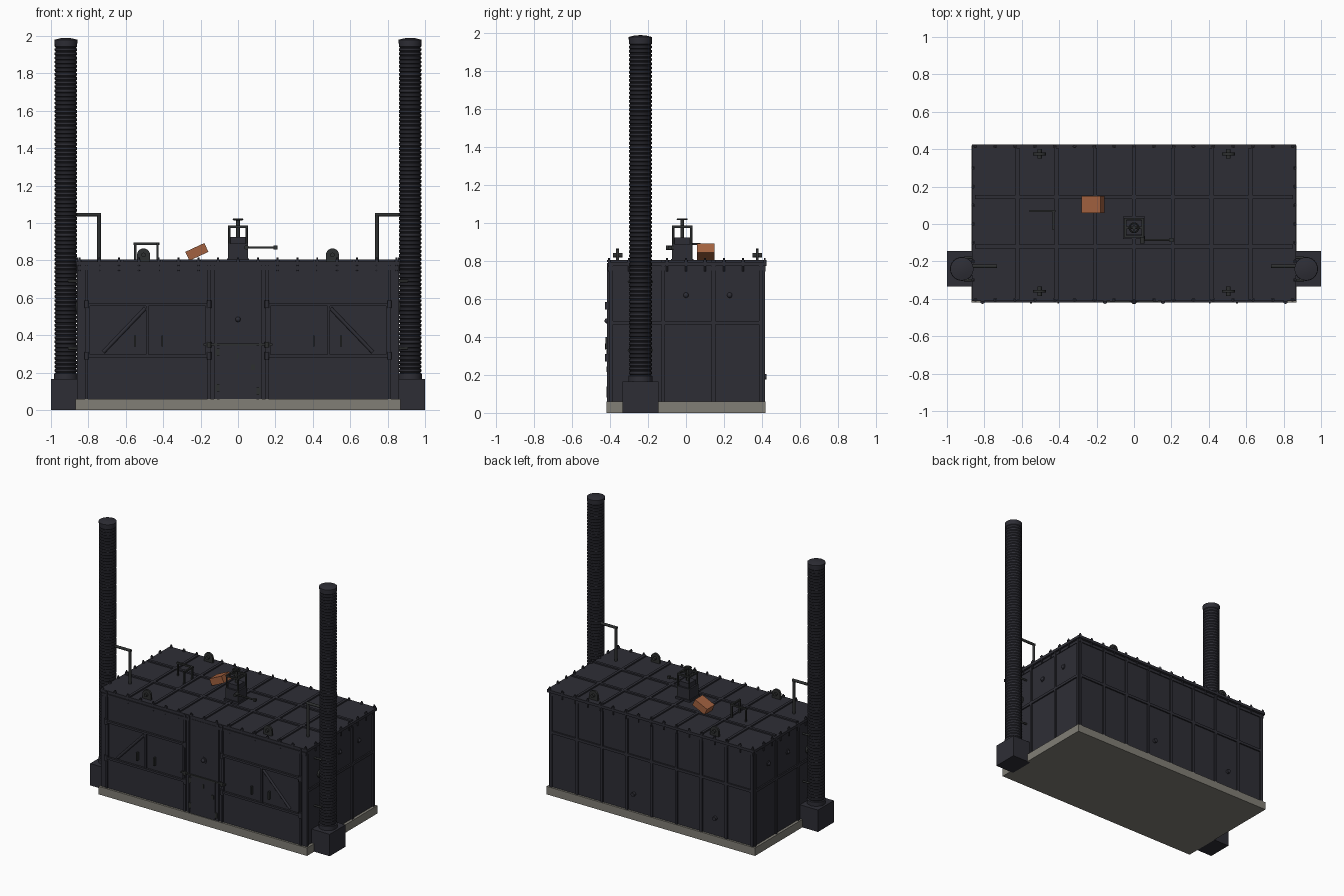
import bpy, bmesh, math
from mathutils import Matrix, Vector

default_cube = bpy.data.objects.get("Cube")
if default_cube:
    bpy.data.objects.remove(default_cube, do_unlink=True)


def make_material(name, red, green, blue):
    material = bpy.data.materials.new(name)
    material.use_nodes = True
    colour = (red, green, blue, 1)
    material.diffuse_color = colour
    material.node_tree.nodes["Principled BSDF"].inputs["Base Color"].default_value = colour
    return material


IRON = make_material("dark iron", 0.027, 0.027, 0.036)
STEEL = make_material("worn steel", 0.027, 0.029, 0.029)
CONCRETE = make_material("concrete", 0.22, 0.21, 0.18)
BRICK = make_material("brick orange", 0.36, 0.12, 0.05)

# Shared dimensions of the tank and its metalwork
SIDE, FRONT, BACK = 0.85, -0.405, 0.405
SLAB, ROOF = 0.06, 0.79
MIDDLE, WALL = (SLAB + ROOF) / 2, ROOF - SLAB
RIB, THIN, BAR = 0.02, 0.01, 0.012


class Part:
    """Collects primitives into one mesh object, optionally mirrored across x."""

    def __init__(self, name, material, mirrored=False):
        self.name, self.material, self.mirrored = name, material, mirrored
        self.bm = bmesh.new()

    def block(self, centre, size):
        matrix = Matrix.Translation(centre) @ Matrix.Diagonal((*size, 1))
        bmesh.ops.create_cube(self.bm, size=1, matrix=matrix)

    def on_front(self, x, z, width, height, proud=THIN):
        self.block((x, FRONT, z), (width, 2 * proud, height))

    def on_roof(self, x, y, width, depth, height):
        self.block((x, y, ROOF), (width, depth, 2 * height))

    def rod(self, start, end, radius):
        start, end = Vector(start), Vector(end)
        axis = end - start
        turn = axis.to_track_quat('Z', 'Y').to_matrix().to_4x4()
        bmesh.ops.create_cone(self.bm, cap_ends=True, segments=16, radius1=radius,
                              radius2=radius, depth=axis.length,
                              matrix=Matrix.Translation((start + end) / 2) @ turn)

    def rod_along(self, axis, centre, length, radius):
        half = Vector([length / 2 if letter == axis else 0 for letter in "xyz"])
        self.rod(Vector(centre) - half, Vector(centre) + half, radius)

    def ball(self, centre, radius):
        bmesh.ops.create_uvsphere(self.bm, u_segments=12, v_segments=8, radius=radius,
                                  matrix=Matrix.Translation(centre))

    def lathe(self, profile, x, y):
        verts = [self.bm.verts.new((x + radius, y, z)) for radius, z in profile]
        edges = [self.bm.edges.new(pair) for pair in zip(verts, verts[1:])]
        bmesh.ops.spin(self.bm, geom=verts + edges, cent=(x, y, 0), axis=(0, 0, 1),
                       angle=math.tau, steps=24)
        bmesh.ops.remove_doubles(self.bm, verts=self.bm.verts, dist=0.0001)

    def finish(self):
        bmesh.ops.recalc_face_normals(self.bm, faces=self.bm.faces)
        mesh = bpy.data.meshes.new(self.name)
        self.bm.to_mesh(mesh)
        self.bm.free()
        mesh.materials.append(self.material)
        result = bpy.data.objects.new(self.name, mesh)
        bpy.context.collection.objects.link(result)
        bpy.ops.object.select_all(action='DESELECT')
        result.select_set(True)
        bpy.context.view_layer.objects.active = result
        bpy.ops.object.shade_smooth_by_angle(angle=math.radians(35))
        if self.mirrored:
            result.modifiers.new("mirror", 'MIRROR').use_mirror_merge = False
        return result


# Foundation, tank and flanges
slab = Part("foundation_slab", CONCRETE)
slab.block((0, 0, SLAB / 2), (1.74, 0.84, SLAB))
slab.finish()
tank = Part("tank_body", IRON)
tank.block((0, 0, MIDDLE), (2 * SIDE, BACK - FRONT, WALL))
tank.finish()
flange = Part("roof_flange", IRON)
flange.block((0, 0.007, ROOF - THIN / 2), (1.73, 0.835, RIB))
flange.block((0, 0, ROOF - 3 * THIN), (1.71, 0.825, RIB))
flange.finish()

# Reinforcing ribs on the roof, back and ends
columns = [0.2075 * step for step in range(-3, 4)]
rows = [-0.12, 0.145]
belt = 0.475
roof_ribs, back_ribs = Part("roof_ribs", IRON), Part("back_ribs", IRON)
for x in columns:
    roof_ribs.on_roof(x, 0, RIB, 2 * BACK, 0.015)
    back_ribs.block((x, BACK, MIDDLE), (RIB, RIB, WALL))
for x in (-SIDE + THIN, SIDE - THIN):
    back_ribs.block((x, BACK, MIDDLE), (RIB, RIB, WALL))
back_ribs.block((0, BACK, belt), (2 * SIDE, RIB, RIB))
end_ribs = Part("end_ribs", IRON, mirrored=True)
for y in rows:
    roof_ribs.on_roof(0, y, 2 * SIDE, RIB, 0.015)
for y in rows + [FRONT + THIN, BACK - THIN]:
    end_ribs.block((SIDE, y, MIDDLE), (RIB, RIB, WALL))
end_ribs.block((SIDE, 0, belt), (RIB, BACK - FRONT, RIB))
for ribs in (roof_ribs, back_ribs, end_ribs):
    ribs.finish()

# Bolts around the roof edge
bolts = Part("roof_bolts", IRON)
spots = [(0.106 * step, y) for step in range(-8, 9) for y in (FRONT, BACK + THIN)]
spots += [(x, step / 10) for step in range(-3, 4) for x in (-SIDE - THIN, SIDE + THIN)]
for x, y in spots:
    bolts.rod_along("z", (x, y, ROOF - THIN), 0.07, THIN / 2)
    bolts.rod_along("z", (x, y, ROOF + THIN), THIN, THIN)
bolts.finish()

# Domed plugs on the ends and back
end_plugs = Part("end_plugs", IRON, mirrored=True)
for y in (0, 0.23):
    end_plugs.rod_along("x", (SIDE, y, 0.62), THIN, RIB)
    end_plugs.ball((SIDE, y, 0.62), 0.015)
end_plugs.finish()
back_plugs = Part("back_plugs", IRON)
for x in (0.15, -0.53):
    back_plugs.rod_along("y", (x, BACK, 0.19), 2 * RIB, 0.015)
back_plugs.finish()

# Front columns, side doors and their hardware
inner, centre, outer = 0.155, 0.485, 0.81
top_rail, low_rail = 0.565, 0.29
columns_front = Part("front_columns", IRON, mirrored=True)
for x in (0.12, inner, outer):
    columns_front.on_front(x, MIDDLE, 0.015, WALL)
columns_front.finish()
frames = Part("door_frames", IRON, mirrored=True)
hinges = Part("door_hinges", IRON, mirrored=True)
for z in (top_rail, low_rail):
    frames.on_front(centre, z, outer - inner, 0.016, 0.015)
    for x in (inner, outer):
        hinges.rod_along("z", (x, FRONT - THIN, z), 2 * RIB, BAR)
for x in (inner + THIN, centre, outer - THIN):
    frames.on_front(x, (top_rail + low_rail) / 2, 0.015, top_rail - low_rail, BAR)
frames.rod((centre + THIN, FRONT, top_rail - RIB), (0.72, FRONT, low_rail + RIB), THIN)
frames.finish()
hinges.finish()
handles = Part("door_handles", STEEL, mirrored=True)
for x in (0.405, 0.55):
    handles.on_front(x, 0.37, THIN, 0.06, RIB)
handles.finish()

# Centre panel with its small door and lock bar
panel = Part("centre_panel", IRON)
panel.on_front(0, MIDDLE, 0.23, WALL, THIN / 2)
panel.on_front(0, 0.2, RIB * 10, low_rail, THIN)
panel.rod_along("y", (0, FRONT, 0.485), RIB, 0.025)
panel.ball((0, FRONT - THIN, 0.485), 0.014)
panel.finish()
lock = Part("centre_lock", STEEL)
lock.on_front(0, 0.35, 0.37, THIN, 0.015)
for x in (-inner, inner):
    lock.rod_along("z", (x, FRONT - THIN, 0.35), 0.03, BAR)
for z in (0.12, 0.31):
    lock.on_front(-0.11, z, RIB, 2 * RIB, 0.015)
lock.on_front(0.11, 0.1, RIB, 2 * RIB, 0.015)
lock.on_front(0.08, 0.23, RIB, 0.03, 0.015)
lock.on_front(0, low_rail, THIN, 0.03, 0.015)
lock.finish()

# Ribbed chimneys on square plinths
chimney_x, chimney_y, plinth_top, chimney_top = 0.92, -0.24, 0.165, 1.99
plinth = Part("chimney_plinth", IRON, mirrored=True)
plinth.block((0.922, chimney_y, plinth_top / 2), (0.156, 0.19, plinth_top))
plinth.finish()
radius, pitch = 0.06, 0.022
collar = plinth_top + 0.03
profile = [(0, plinth_top), (radius + 0.004, plinth_top), (radius + 0.004, collar)]
for ring in range(80):
    z = collar + ring * pitch
    profile += [(radius - THIN / 2, z + pitch / 8), (radius - THIN / 2, z + pitch / 4),
                (radius, z + pitch / 2), (radius, z + pitch)]
profile += [(radius + 0.002, chimney_top - RIB), (radius + 0.002, chimney_top - THIN),
            (radius / 2, chimney_top - 0.002), (0, chimney_top)]
chimney = Part("chimney", IRON, mirrored=True)
chimney.lathe(profile, chimney_x, chimney_y)
chimney.finish()

# Couplings, clamps and vent pipes joining chimneys to the tank
fittings = Part("chimney_fittings", STEEL, mirrored=True)
fittings.rod_along("x", (SIDE, chimney_y, 0.55), 0.1, RIB)
fittings.rod_along("x", (SIDE, chimney_y, 0.55), 0.03, 0.03)
for z in (0.33, 0.69):
    for y in (chimney_y - radius, chimney_y + radius):
        fittings.rod_along("x", (SIDE + RIB, y, z), 4 * RIB, THIN * 0.7)
fittings.finish()
vent = Part("vent_pipe", STEEL, mirrored=True)
bend = Vector((0.743, -0.226, 1.045))
vent.rod(bend - Vector((THIN, 0, 0)), (chimney_x, bend.y, bend.z), THIN)
vent.rod(bend, (bend.x, bend.y, ROOF), THIN)
vent.finish()

# Lifting lugs near the roof corners
lugs = Part("lifting_lugs", STEEL, mirrored=True)
for y in (-0.36, 0.375):
    lugs.on_roof(0.505, y, 0.07, 0.015, 2 * RIB)
    lugs.rod_along("y", (0.505, y, ROOF + 2 * RIB), 0.015, 0.035)
    lugs.rod_along("y", (0.505, y, ROOF + 2 * RIB), 0.05, BAR)
lugs.finish()

# Bent grab rail on the roof
rail = Part("grab_rail", STEEL)
left, right, near, far, rail_height = -0.55, -0.43, -0.025, 0.07, 0.1
for x, y in ((left, far), (right, far), (right, near)):
    rail.on_roof(x, y, BAR, BAR, rail_height)
level = ROOF + rail_height
rail.block(((left + right) / 2, far, level), (0.14, BAR, BAR))
rail.block((right, (near + far) / 2, level), (BAR, far - near + BAR, BAR))
rail.finish()

# Valve with yoke, handwheel and weighted lever
valve_y, wheel_z, reach = -0.02, 1.02, 0.047
valve = Part("valve_body", IRON)
for width, height in ((0.12, RIB), (0.105, 0.1), (0.08, 0.135)):
    valve.on_roof(0, valve_y, width, width, height)
valve.finish()
yoke = Part("valve_yoke", STEEL)
yoke_z = wheel_z - 2 * RIB
for x in (-reach, reach):
    for y in (valve_y - reach, valve_y + reach):
        yoke.rod((x, y, ROOF), (x, y, yoke_z), BAR / 2)
    yoke.block((x, valve_y, yoke_z), (BAR, 2 * reach + BAR, BAR))
    yoke.block((0, valve_y + x, yoke_z), (2 * reach, BAR, BAR))
yoke.block((0, valve_y, yoke_z), (2 * reach, BAR, BAR))
yoke.rod((0, valve_y, ROOF), (0, valve_y, wheel_z), THIN)
yoke.block((0, valve_y, wheel_z), (2 * RIB, THIN, THIN))
yoke.block((0, valve_y, wheel_z), (THIN, 2 * RIB, THIN))
yoke.finish()
bpy.ops.mesh.primitive_torus_add(location=(0, valve_y, wheel_z), major_radius=0.024,
                                 minor_radius=THIN / 2, major_segments=20, minor_segments=8)
wheel = bpy.context.object
wheel.name = "valve_handwheel"
wheel.data.materials.append(STEEL)
bpy.ops.object.shade_smooth_by_angle()
lever = Part("valve_lever", STEEL)
pivot = Vector((0.045, -0.085, 0.87))
lever.rod(pivot, (0.2, pivot.y, pivot.z), BAR / 2)
lever.rod_along("y", pivot, 2 * RIB, BAR)
lever.block((0.2, pivot.y, pivot.z), (RIB, RIB, RIB))
lever.finish()

# Loose tilted brick resting on the roof
brick = Part("tilted_brick", BRICK)
brick.block((0, 0, 0), (0.112, 0.092, 0.052))
brick = brick.finish()
brick.location = (-0.22, 0.105, 0.846)
brick.rotation_euler.y = math.radians(-25)
